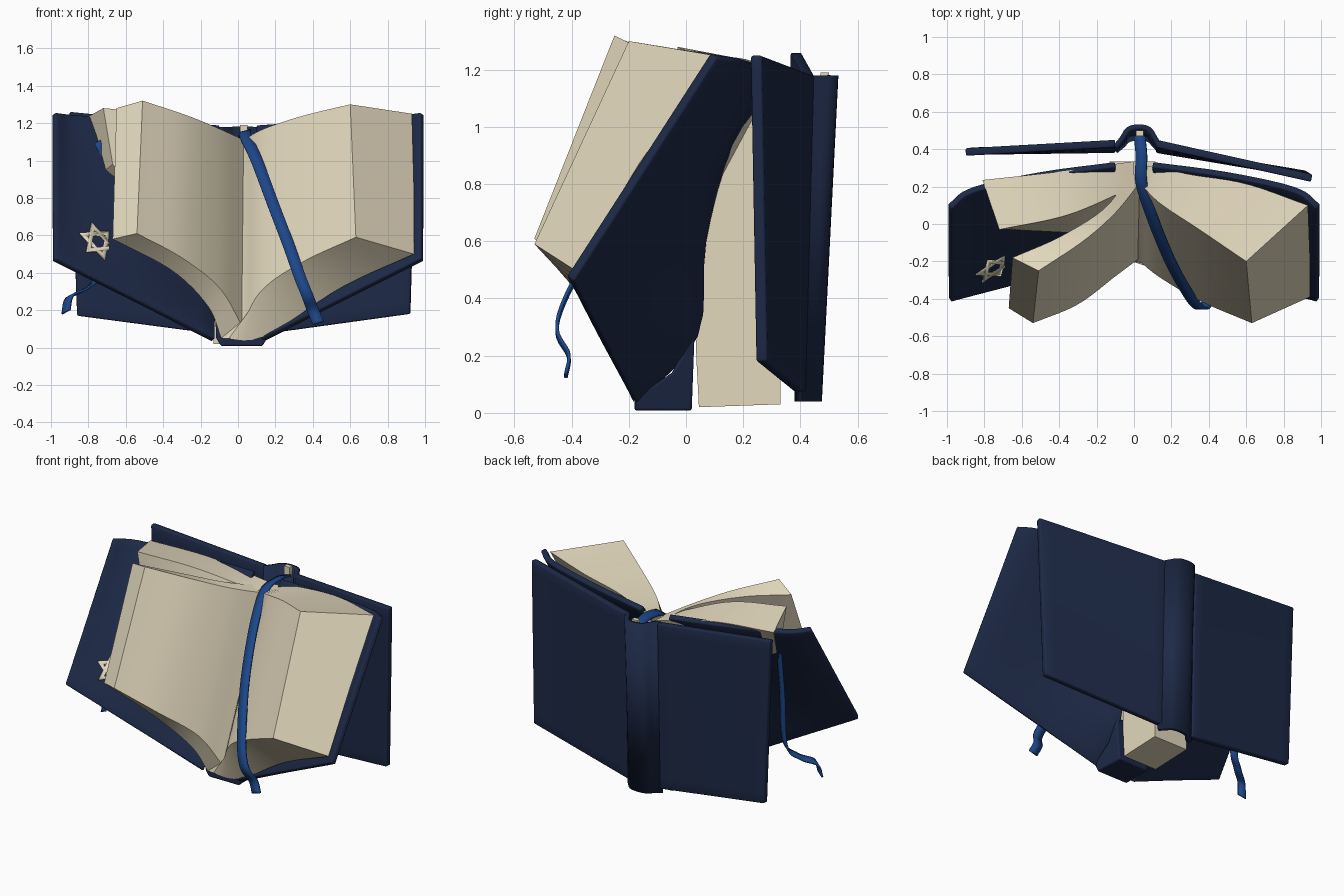
import bpy, bmesh
from mathutils import Vector
from math import sin, cos, pi

cube = bpy.data.objects.get("Cube")
if cube:
    bpy.data.objects.remove(cube, do_unlink=True)


def material(name, colour):
    m = bpy.data.materials.new(name)
    m.use_nodes = True
    m.diffuse_color = colour
    node = m.node_tree.nodes["Principled BSDF"]
    node.inputs["Base Color"].default_value = colour
    node.inputs["Roughness"].default_value = 0.8
    return m


navy = material("navy cloth", (0.012, 0.022, 0.062, 1))
cream = material("cream paper", (0.77, 0.69, 0.51, 1))
blue = material("blue ribbon", (0.012, 0.062, 0.25, 1))


def curve(points, n):
    """Resample a few points into a smooth line of n + 1 points."""
    p = [Vector(q) for q in points]
    if len(p) == 2:
        return [p[0].lerp(p[1], i / n) for i in range(n + 1)]
    p = [2 * p[0] - p[1]] + p + [2 * p[-1] - p[-2]]
    spans = len(p) - 3
    out = []
    for i in range(n + 1):
        s = i / n * spans
        k = min(int(s), spans - 1)
        t = s - k
        a, b, c, d = p[k:k + 4]
        out.append(0.5 * (2 * b + (c - a) * t + (2 * a - 5 * b + 4 * c - d) * t * t
                          + (3 * b - a - 3 * c + d) * t ** 3))
    return out


def finish(name, bm, mat, thick=0, bevel=0):
    bmesh.ops.recalc_face_normals(bm, faces=bm.faces)
    mesh = bpy.data.meshes.new(name)
    bm.to_mesh(mesh)
    bm.free()
    mesh.materials.append(mat)
    ob = bpy.data.objects.new(name, mesh)
    bpy.context.collection.objects.link(ob)
    if thick:
        mod = ob.modifiers.new("thickness", "SOLIDIFY")
        mod.thickness, mod.offset = thick, 0
    if bevel:
        mod = ob.modifiers.new("soft edges", "BEVEL")
        mod.width, mod.segments, mod.limit_method = bevel, 2, "ANGLE"
    bpy.ops.object.select_all(action="DESELECT")
    ob.select_set(True)
    bpy.context.view_layer.objects.active = ob
    bpy.ops.object.shade_smooth_by_angle(angle=0.6)


def skin(name, rails, mat, n=16, solid=True, thick=0, bevel=0):
    """Join neighbouring rails with quads; solid closes the ring and its ends."""
    bm = bmesh.new()
    rows = [[bm.verts.new(v) for v in curve(r, n)] for r in rails]
    pairs = list(zip(rows, rows[1:])) + ([(rows[-1], rows[0])] if solid else [])
    for a, b in pairs:
        for i in range(n):
            bm.faces.new((a[i], a[i + 1], b[i + 1], b[i]))
    if solid:
        bm.faces.new([r[0] for r in rows])
        bm.faces.new([r[-1] for r in rows])
    finish(name, bm, mat, thick, bevel)


def panel(name, lines, thick):
    """A board running smoothly through upright lines, hinge to fore edge."""
    columns = [curve(line, 16) for line in lines]
    rails = [curve(points, 12) for points in zip(*columns)]
    skin(name, rails, navy, n=12, solid=False, thick=thick, bevel=0.008)


# Open front covers, bowed backwards near the top
cover = [[(0.13, -0.18, 0.04), (0.13, 0.03, 0.27), (0.12, 0.055, 0.6),
          (0.11, 0.15, 0.94), (0.1, 0.32, 1.18)],
         [(0.5, -0.277, 0.226), (0.5, 0.265, 1.21)],
         [(0.86, -0.372, 0.407), (0.86, 0.185, 1.235)],
         [(0.985, -0.405, 0.47), (0.985, 0.095, 1.25)]]
for side, label in ((1, "left"), (-1, "right")):
    panel(label + "_front_cover",
          [[(x * side, y, z) for x, y, z in line] for line in cover], 0.035)

# Front spine foot, narrower underneath
foot = [(-0.18, 0.008, 0.11), (0.02, 0.008, 0.11), (0.03, 0.28, 0.14),
        (-0.05, 0.14, 0.14), (-0.18, 0.05, 0.14)]
skin("front_spine", [[(0.02 - w, y, z), (0.02 + w, y, z)] for y, z, w in foot], navy,
     bevel=0.008)

# Upright rear covers
panel("left_rear_cover", [[(0.12, 0.4, 0.07), (0.12, 0.43, 1.18)],
                          [(0.92, 0.265, 0.18), (0.95, 0.245, 1.25)]], 0.04)
panel("right_rear_cover", [[(-0.1, 0.4, 0.07), (-0.1, 0.43, 1.18)],
                           [(-0.86, 0.39, 0.17), (-0.9, 0.385, 1.26)]], 0.04)

# Rounded rear spine, flatter towards the foot
arch = [(-0.1, 0.41), (-0.06, 0.46), (-0.03, 0.505), (0.025, 0.518),
        (0.08, 0.505), (0.11, 0.46), (0.14, 0.41)]
skin("rear_spine", [curve([(x, 0.39 + (y - 0.41) * 0.65, 0.04) for x, y in arch], 18),
                    curve([(x, y, 1.18) for x, y in arch], 18)],
     navy, n=18, solid=False, thick=0.03)
skin("head_band", [[(x, y, 1.12), (x, y, 1.19)] for x, y in
                   ((0.01, 0.47), (0.05, 0.47), (0.05, 0.5), (0.01, 0.5))], cream, n=1)

# Bound back of the pages
front = [(0.045, 0.02), (0.035, 0.3), (0.06, 0.6), (0.15, 0.92), (0.25, 1.1)]
back = [(0.33, 0.03), (0.335, 1.1)]
skin("page_binding", [[(-0.13, y, z) for y, z in front], [(0.115, y, z) for y, z in front],
                      [(0.115, y, z) for y, z in back], [(-0.13, y, z) for y, z in back]],
     cream)

# Page blocks: rails run from fore edge to gutter
skin("right_pages", [
    [(-0.54, -0.53, 0.61), (-0.3, -0.43, 0.48), (-0.1, -0.28, 0.32), (0.02, -0.19, 0.12)],
    [(-0.51, -0.25, 1.32), (-0.27, -0.09, 1.24), (-0.1, 0.06, 1.17), (0.03, 0.22, 1.11)],
    [(-0.65, -0.18, 1.28), (-0.38, -0.06, 1.24), (-0.14, 0.1, 1.18), (-0.02, 0.3, 1.12)],
    [(-0.67, -0.45, 0.58), (-0.35, -0.37, 0.41), (-0.16, -0.26, 0.22), (-0.09, -0.19, 0.05)],
], cream)
skin("left_pages", [
    [(0.63, -0.53, 0.59), (0.35, -0.41, 0.46), (0.13, -0.28, 0.31), (0.02, -0.19, 0.12)],
    [(0.6, -0.2, 1.3), (0.35, -0.03, 1.24), (0.14, 0.11, 1.17), (0.03, 0.22, 1.11)],
    [(0.93, 0.1, 1.25), (0.6, 0.215, 1.235), (0.3, 0.265, 1.2), (0.03, 0.32, 1.13)],
    [(0.94, -0.165, 0.87), (0.6, -0.06, 0.74), (0.3, -0.01, 0.65), (0.03, 0.02, 0.6)],
    [(0.94, -0.39, 0.5), (0.55, -0.3, 0.32), (0.14, -0.19, 0.06), (-0.09, -0.19, 0.05)],
], cream)

# Loose wedge of pages against the right cover
skin("right_page_wedge", [
    [(-0.67, -0.03, 0.98), (-0.3, -0.05, 0.6), (0, -0.08, 0.25)],
    [(-0.72, -0.03, 1.28), (-0.35, 0.05, 1.24), (0, 0.2, 1.12)],
    [(-0.81, 0.235, 1.23), (-0.4, 0.28, 1.21), (0, 0.335, 1.13)],
    [(-0.72, 0.06, 0.94), (-0.3, 0.0, 0.6), (0, 0.0, 0.25)],
], cream)


# Ribbons
def ribbon(name, path, across):
    w = Vector(across)
    skin(name, [[Vector(p) - w for p in path], [Vector(p) + w for p in path]],
         blue, n=48, solid=False, thick=0.012)


ribbon("front_ribbon", [(0.03, 0.47, 1.13), (0.04, 0.36, 1.155), (0.04, 0.22, 1.13),
                        (0.1, 0.03, 1.0), (0.19, -0.19, 0.76), (0.27, -0.34, 0.55),
                        (0.33, -0.43, 0.38), (0.37, -0.45, 0.28),
                        (0.4, -0.41, 0.2), (0.43, -0.42, 0.13)], (0.03, 0, 0.008))
ribbon("rear_ribbon", [(-0.75, 0.1, 1.1), (-0.75, 0.06, 0.75), (-0.75, 0.03, 0.4),
                       (-0.82, -0.02, 0.31), (-0.9, -0.08, 0.27), (-0.92, -0.1, 0.19)],
       (0.022, -0.01, 0.012))

# Six-pointed ornament on the right cover
u = Vector((0.87, 0.317, -0.39)).normalized()
v = Vector((0, 0.53, 0.85))
v = (v - u * v.dot(u)).normalized()
n = u.cross(v)
centre = Vector((-0.755, -0.225, 0.56)) + n * 0.015
bm = bmesh.new()
for turn in (0, pi):
    rings = [[bm.verts.new(centre + r * (u * cos(a) + v * sin(a)))
              for a in (turn + k * 2 * pi / 3 for k in range(3))]
             for r in (0.115, 0.07)]
    for k in range(3):
        j = (k + 1) % 3
        bm.faces.new((rings[0][k], rings[0][j], rings[1][j], rings[1][k]))
finish("star_ornament", bm, cream, thick=0.009)
